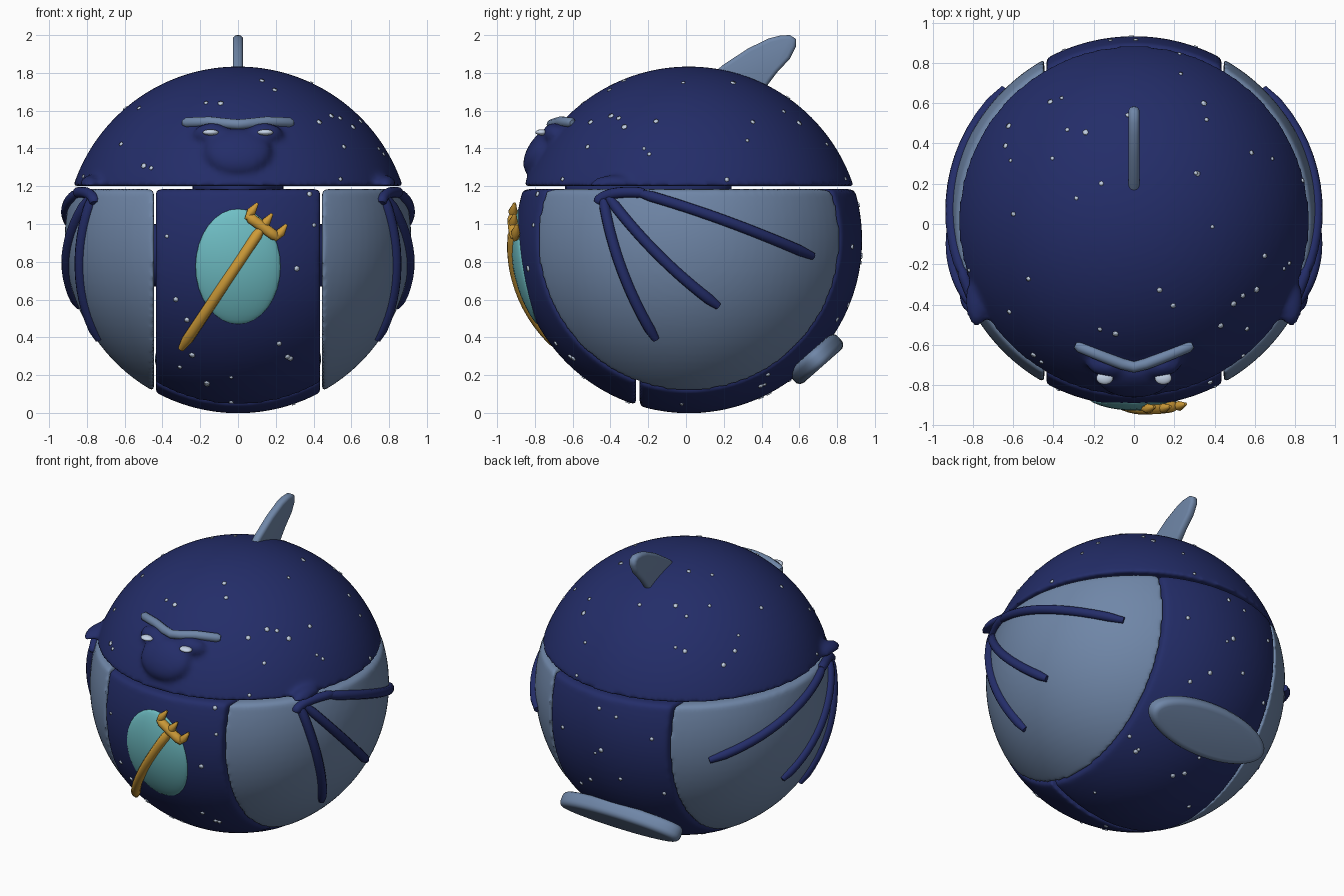
import bpy, bmesh, math, random
from mathutils import Matrix, Vector

old = bpy.data.objects.get("Cube")
if old:
    bpy.data.objects.remove(old, do_unlink=True)

R = 0.918                       # body radius
C = Vector((0, 0.015, 0.916))   # body centre


def material(name, *rgb):
    m = bpy.data.materials.new(name)
    m.use_nodes = True
    m.diffuse_color = (*rgb, 1)
    bsdf = m.node_tree.nodes["Principled BSDF"]
    bsdf.inputs["Base Color"].default_value = (*rgb, 1)
    bsdf.inputs["Roughness"].default_value = 0.6
    return m


NAVY = material("navy", 0.017, 0.026, 0.14)
SLATE = material("slate blue", 0.16, 0.24, 0.39)
TEAL = material("teal", 0.16, 0.52, 0.56)
GOLD = material("gold", 0.62, 0.33, 0.04)
PALE = material("pale speckle", 0.55, 0.64, 0.78)


def finish(name, bm, mat):
    bmesh.ops.recalc_face_normals(bm, faces=bm.faces)
    me = bpy.data.meshes.new(name)
    bm.to_mesh(me)
    bm.free()
    for p in me.polygons:
        p.use_smooth = True
    me.materials.append(mat)
    ob = bpy.data.objects.new(name, me)
    bpy.context.collection.objects.link(ob)
    return ob


def facing(direction):
    """Rotation that turns local z to the direction and keeps local x level."""
    return Vector(direction).to_track_quat('Z', 'Y').to_matrix().to_4x4()


def ball(bm, loc, size, direction=(0, 0, 1), segs=32):
    m = Matrix.Translation(loc) @ facing(direction) @ Matrix.Diagonal((*size, 1))
    bmesh.ops.create_uvsphere(bm, u_segments=segs, v_segments=segs // 2, radius=1, matrix=m)


def bump(bm, x, z, front, size):
    """Ellipsoid lying on the front half of the body surface."""
    dz = z - C.z
    y = -math.sqrt(R * R - x * x - dz * dz)
    d = Vector((x, y, dz))
    ball(bm, C + d * (1 + front), size, d)


def cut(bm, co, no):
    """Keep the part of the mesh on the far side of the plane normal and close it."""
    bmesh.ops.bisect_plane(bm, geom=bm.verts[:] + bm.edges[:] + bm.faces[:],
                           plane_co=co, plane_no=no, clear_inner=True)
    edges = [e for e in bm.edges if e.is_boundary]
    bmesh.ops.holes_fill(bm, edges=edges, sides=0)


def soften(ob):
    """Merge the shells of a part and round its cut edges."""
    r = ob.modifiers.new("merge", 'REMESH')
    r.mode = 'VOXEL'
    r.voxel_size = 0.018
    r.use_smooth_shade = True
    s = ob.modifiers.new("round", 'SMOOTH')
    s.factor = 0.5
    s.iterations = 6


def body_part(name, planes, mat):
    bm = bmesh.new()
    ball(bm, C, (R, R, R), segs=96)
    for co, no in planes:
        cut(bm, co, no)
    soften(finish(name, bm, mat))


def tube(name, paths, radius, mat, tip=0.6):
    cu = bpy.data.curves.new(name, 'CURVE')
    cu.dimensions = '3D'
    cu.bevel_depth = radius
    cu.bevel_resolution = 3
    cu.use_fill_caps = True
    cu.materials.append(mat)
    for pts in paths:
        sp = cu.splines.new('POLY')
        sp.points.add(len(pts) - 1)
        for i, p in enumerate(pts):
            sp.points[i].co = (*p, 1)
            sp.points[i].radius = tip if i in (0, len(pts) - 1) else 1
    ob = bpy.data.objects.new(name, cu)
    bpy.context.collection.objects.link(ob)


def arc(a, b, c, n=14):
    """Smooth 2D path through three points."""
    a, b, c = Vector(a), Vector(b), Vector(c)
    out = []
    for i in range(n + 1):
        t = i / n
        out.append(a * (1 - t) * (1 - 2 * t) + b * 4 * t * (1 - t) + c * t * (2 * t - 1))
    return out


def on_side(p, side, lift):
    y, z = p[0] - C.y, p[1] - C.z
    r = R + lift
    return Vector((side * math.sqrt(r * r - y * y - z * z), p[0], p[1]))


def on_front(p, lift):
    x, z = p[0], p[1] - C.z
    r = R + lift
    return Vector((x, C.y - math.sqrt(r * r - x * x - z * z), p[1]))


# head cap with muzzle, eye sockets and shoulder lumps
bm = bmesh.new()
ball(bm, C, (R, R, R), segs=96)
bump(bm, 0, 1.385, 0, (0.175, 0.135, 0.065))
for s in (-1, 1):
    bump(bm, s * 0.14, 1.475, 0, (0.1, 0.06, 0.06))
    ball(bm, on_side((-0.38, 1.2), s, 0), (0.06, 0.13, 0.06))
cut(bm, (0, 0, 1.2), (0, 0, 1))
soften(finish("head_cap", bm, NAVY))

# central body, split below into front and back shells
top = ((0, 0, 1.185), (0, 0, -1))
slab = [top, ((0.435, 0, 0), (-1, 0, 0)), ((-0.435, 0, 0), (1, 0, 0))]
body_part("front_shell", slab + [((0, -0.264, 0), (0, -1, 0))], NAVY)
body_part("back_shell", slab + [((0, -0.246, 0), (0, 1, 0))], NAVY)

# side wings with raised ribs
for s, label in ((1, "left"), (-1, "right")):
    body_part(label + "_wing", [top, ((s * 0.445, 0, 0), (s, 0, 0))], SLATE)
    ribs = [arc((-0.44, 1.15), (-0.34, 0.76), (-0.16, 0.39)),
            arc((-0.41, 1.14), (-0.14, 0.83), (0.17, 0.565)),
            arc((-0.25, 1.165), (0.2, 1.02), (0.67, 0.83)),
            arc((-0.47, 1.11), (-0.39, 1.16), (-0.22, 1.165))]
    tube(label + "_wing_ribs", [[on_side(p, s, 0.004) for p in r] for r in ribs],
         0.029, NAVY, 0.7)

# hidden joints between the body parts
bm = bmesh.new()
bmesh.ops.create_cone(bm, cap_ends=True, segments=32, radius1=0.165, radius2=0.165, depth=1,
                      matrix=Matrix.Translation((0, 0, 0.835)) @ Matrix.Rotation(math.pi / 2, 4, 'Y'))
finish("wing_axle", bm, NAVY)
bm = bmesh.new()
bmesh.ops.create_cone(bm, cap_ends=True, segments=32, radius1=1, radius2=1, depth=0.1,
                      matrix=Matrix.Translation((0, -0.2, 1.19)) @ Matrix.Diagonal((0.24, 0.44, 1, 1)))
finish("neck_joint", bm, NAVY)

# dorsal fin from a side profile
bm = bmesh.new()
outline = [(0.12, 1.78), (0.2, 1.845), (0.33, 1.93), (0.44, 1.983), (0.5, 1.998), (0.55, 2.0),
           (0.582, 1.98), (0.583, 1.94), (0.55, 1.875), (0.48, 1.8), (0.42, 1.72), (0.3, 1.7)]
face = bm.faces.new([bm.verts.new((-0.027, y, z)) for y, z in outline])
ext = bmesh.ops.extrude_face_region(bm, geom=[face])
bmesh.ops.translate(bm, vec=(0.054, 0, 0),
                    verts=[v for v in ext["geom"] if isinstance(v, bmesh.types.BMVert)])
fin = finish("dorsal_fin", bm, SLATE)

# oval tail fluke
bm = bmesh.new()
m = Matrix.Translation((0, 0.69, 0.285)) @ facing((0, 0.66, -0.75)) @ Matrix.Diagonal((0.44, 0.165, 0.1, 1))
bmesh.ops.create_cone(bm, cap_ends=True, segments=48, radius1=1, radius2=1, depth=1, matrix=m)
fluke = finish("tail_fluke", bm, SLATE)
for ob, width in ((fin, 0.022), (fluke, 0.035)):
    bev = ob.modifiers.new("soft edge", 'BEVEL')
    bev.width = width
    bev.segments = 4
    bev.limit_method = 'ANGLE'
    bev.angle_limit = math.radians(60)

# brow ridge and eyes
half = [(0.29, -0.6, 1.535), (0.27, -0.61, 1.537), (0.15, -0.66, 1.542), (0.06, -0.695, 1.532)]
brow = [(-x, y, z) for x, y, z in half] + [(0, -0.71, 1.527)] + half[::-1]
tube("brow", [brow], 0.028, SLATE)
for s, label in ((1, "left"), (-1, "right")):
    bm = bmesh.new()
    ball(bm, (s * 0.145, -0.765, 1.485), (0.042, 0.032, 0.016), segs=20)
    finish(label + "_eye", bm, PALE)

# oval belly patch wrapped on the body
bm = bmesh.new()
ball(bm, (0, 0, 0.775), (0.225, 0.025, 0.305))
for v in bm.verts:
    v.co.y += on_front((v.co.x, v.co.z), 0).y
finish("belly_patch", bm, TEAL)

# trident lying across the belly
along, across = Vector((0.59, 0.81)), Vector((0.81, -0.59))
head = Vector((0.13, 0.985))
foot = Vector((-0.3, 0.34))
shaft = [on_front(foot.lerp(head, i / 14), 0.018) for i in range(15)]
bar = [on_front(head + across * (i / 40), 0.022) for i in range(-4, 5)]
tube("trident_shaft", [shaft, bar], 0.029, GOLD)
prongs = []
for k in (-1, 0, 1):
    base = head + across * 0.095 * k
    prongs.append([on_front(base - along * 0.02, 0.025), on_front(base + along * 0.03, 0.028),
                   on_front(base + along * 0.085, 0.03)])
tube("trident_prongs", prongs, 0.025, GOLD, 0.3)

# star speckles scattered over the navy parts
random.seed(7)
bm = bmesh.new()
for i in range(135):
    d = Vector([random.gauss(0, 1) for _ in range(3)]).normalized()
    p = C + d * (R + 0.001)
    on_navy = p.z > 1.23 or (p.z < 1.16 and abs(p.x) < 0.41)
    on_face = p.y < -0.5 and abs(p.x) < 0.32 and 1.24 < p.z < 1.6
    on_belly = p.y < 0 and abs(p.x) < 0.26 and 0.45 < p.z < 1.12
    if on_navy and not on_face and not on_belly:
        r = random.uniform(0.009, 0.016)
        bmesh.ops.create_cone(bm, cap_ends=True, segments=6, radius1=r, radius2=r, depth=0.008,
                              matrix=Matrix.Translation(p) @ facing(d))
finish("star_speckles", bm, PALE)
